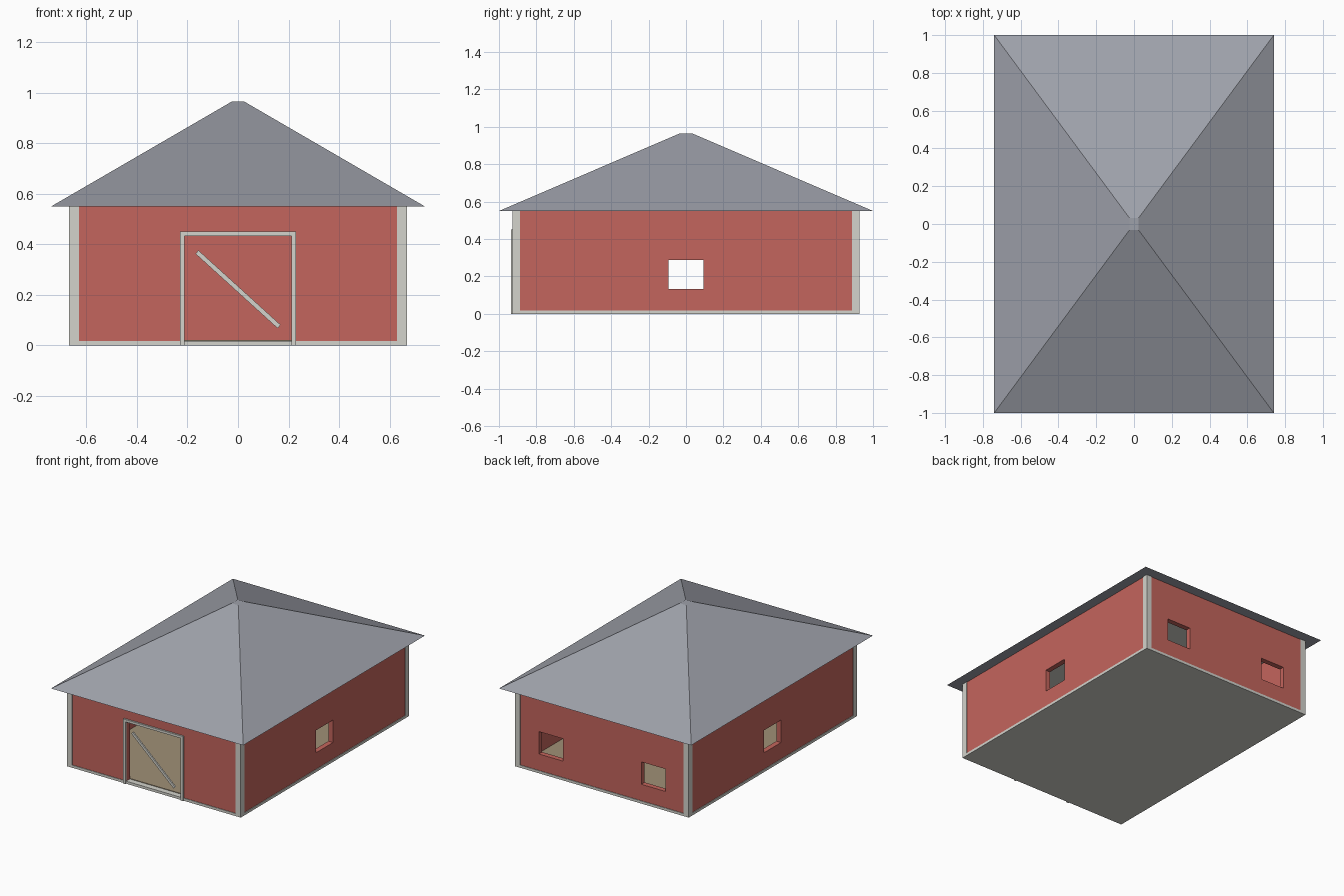
import bpy
import bmesh
from math import atan2, hypot
from mathutils import Matrix, Vector

cube = bpy.data.objects.get("Cube")
if cube:
    bpy.data.objects.remove(cube, do_unlink=True)


def material(name, rgb):
    lin = [((c / 255 + 0.055) / 1.055) ** 2.4 for c in rgb] + [1]
    m = bpy.data.materials.new(name)
    m.use_nodes = True
    m.diffuse_color = lin
    m.node_tree.nodes["Principled BSDF"].inputs["Base Color"].default_value = lin
    return m


RED = material("barn red", (196, 101, 93))
TRIM = material("pale trim", (211, 211, 204))
ROOF = material("slate grey", (158, 161, 170))
TAN = material("tan floor", (160, 144, 118))

# Main dimensions
HX, HY, EAVE = 0.67, 0.927, 0.55
WX, WY, THICK, BASE = 0.666, 0.923, 0.036, 0.018
IX, IY = WX - THICK, WY - THICK


def add_object(name, bm, mat):
    bmesh.ops.recalc_face_normals(bm, faces=bm.faces)
    mesh = bpy.data.meshes.new(name)
    bm.to_mesh(mesh)
    bm.free()
    mesh.materials.append(mat)
    ob = bpy.data.objects.new(name, mesh)
    bpy.context.collection.objects.link(ob)
    return ob


def box(name, x, y, z, mat, turn=0):
    """Box from (low, high) ranges, turned about its centre on the y axis."""
    ranges = (x, y, z)
    centre = Vector([(a + b) / 2 for a, b in ranges])
    size = Vector([abs(b - a) for a, b in ranges])
    bm = bmesh.new()
    bmesh.ops.create_cube(bm, size=1, matrix=Matrix.Translation(centre)
                          @ Matrix.Rotation(turn, 4, 'Y') @ Matrix.Diagonal(size).to_4x4())
    return add_object(name, bm, mat)


def cut(target, cutter):
    cutter.hide_render = True
    mod = target.modifiers.new("opening", 'BOOLEAN')
    mod.operation, mod.solver, mod.object = 'DIFFERENCE', 'EXACT', cutter
    bpy.context.view_layer.objects.active = target
    bpy.ops.object.modifier_apply(modifier=mod.name)
    bpy.data.objects.remove(cutter, do_unlink=True)


# Hollow walls with a doorway and windows
walls = box("walls", (-WX, WX), (-WY, WY), (BASE, EAVE), RED)
cut(walls, box("room_cutter", (-IX, IX), (-IY, IY), (-0.1, 0.7), RED))
cut(walls, box("door_cutter", (-0.212, 0.212), (-1.1, -0.8), (-0.1, 0.435), RED))
WIN_Z = (0.132, 0.288)
cut(walls, box("side_window_cutter", (-1, 1), (-0.094, 0.094), WIN_Z, RED))
for side in (-1, 1):
    x = side * 0.395
    cut(walls, box("back_window_cutter", (x - 0.092, x + 0.092), (0.8, 1.1), WIN_Z, RED))

# Base slab, interior floor and ceiling
box("base_slab", (-HX, HX), (-HY, HY), (0, BASE), TRIM)
box("floor", (-IX, IX), (-IY, IY), (BASE, BASE + 0.004), TAN)
box("ceiling", (-IX, IX), (-IY, IY), (EAVE - 0.012, EAVE - 0.002), TRIM)

# Corner boards
for sx, end_x in ((-1, "right"), (1, "left")):
    for sy, end_y in ((-1, "front"), (1, "back")):
        box(f"{end_y}_{end_x}_corner_board", sorted((sx * 0.63, sx * HX)),
            sorted((sy * 0.887, sy * HY)), (0, EAVE), TRIM)

# Door surround and diagonal brace
DOOR_Y = (-0.935, -WY + 0.004)
for s, side in ((-1, "right"), (1, "left")):
    box(f"{side}_door_jamb", sorted((s * 0.212, s * 0.23)), DOOR_Y, (0, 0.45), TRIM)
box("door_header", (-0.212, 0.212), DOOR_Y, (0.433, 0.45), TRIM)
dx, dz = 0.325, 0.295
half = hypot(dx, dz) / 2
box("door_brace", (-half, half), (-0.933, -0.923), (0.213, 0.231), TRIM, atan2(dz, dx))

# Hipped roof with a small flat cap
bm = bmesh.new()
rings = []
for rx, ry, z in ((0.74, 1, EAVE), (0.025, 0.033, 0.965)):
    rings.append([bm.verts.new((sx * rx, sy * ry, z))
                  for sx, sy in ((-1, -1), (1, -1), (1, 1), (-1, 1))])
low, high = rings
for i in range(4):
    j = (i + 1) % 4
    bm.faces.new((low[i], low[j], high[j], high[i]))
bm.faces.new(low)
bm.faces.new(high)
add_object("roof", bm, ROOF)
